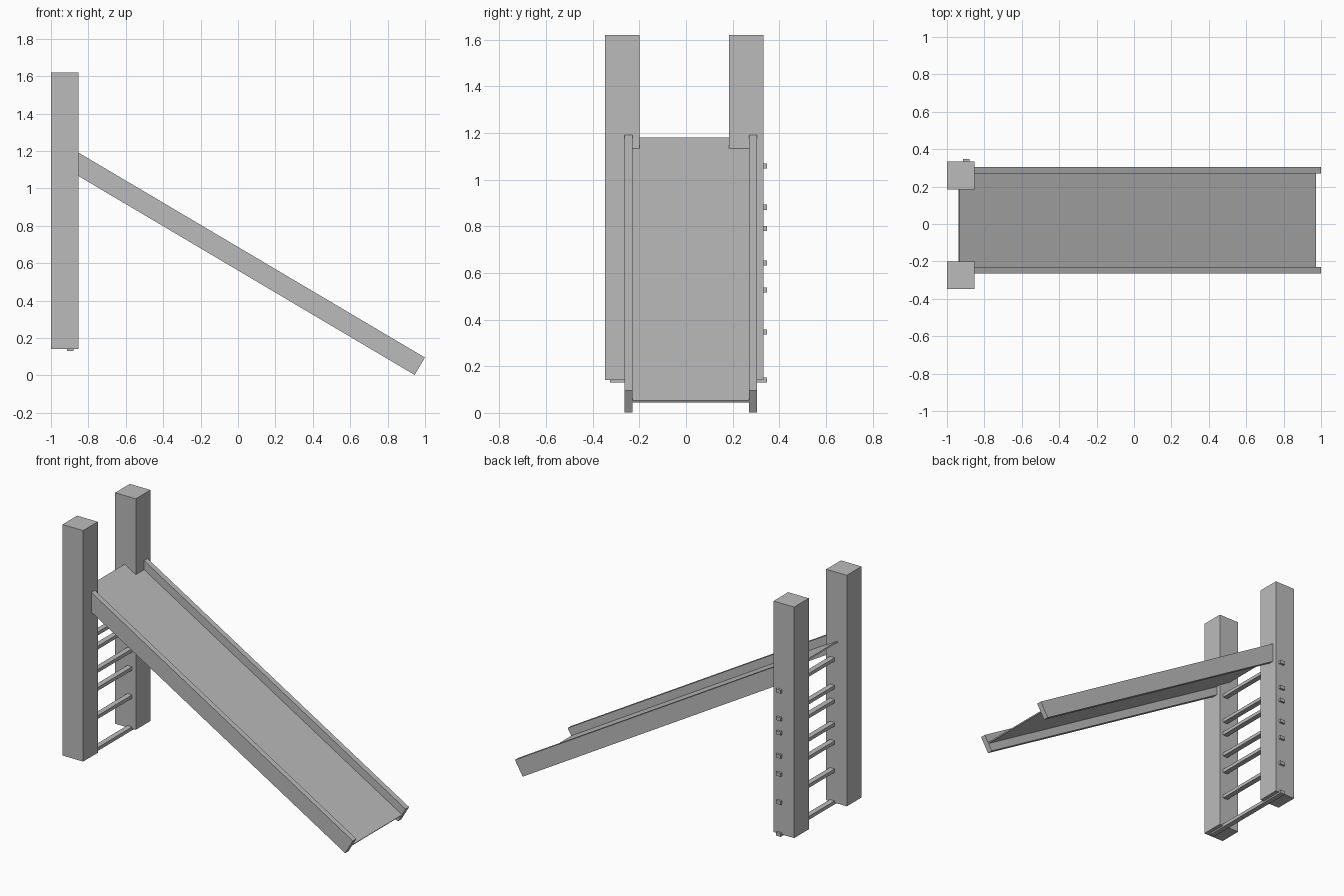
import bpy
import math
from mathutils import Vector

cube = bpy.data.objects.get("Cube")
if cube:
    bpy.data.objects.remove(cube, do_unlink=True)

grey = bpy.data.materials.new("plain_grey")
grey.use_nodes = True
colour = (0.5, 0.5, 0.5, 1)
grey.diffuse_color = colour
grey.node_tree.nodes["Principled BSDF"].inputs["Base Color"].default_value = colour


def box(name, centre, size, tilt=0):
    """Add a box, optionally tilted about the y axis."""
    bpy.ops.mesh.primitive_cube_add(size=1, location=centre, rotation=(0, tilt, 0))
    obj = bpy.context.object
    obj.name = name
    obj.scale = size
    obj.data.materials.append(grey)
    return obj


# Two square posts
for side, y in (("front", -0.274), ("back", 0.259)):
    box(side + "_post", (-0.927, y, 0.88), (0.146, 0.148, 1.48))

# Ladder rungs running through the back post
for i, z in enumerate((0.141, 0.346, 0.526, 0.642, 0.791, 0.881, 1.058)):
    box(f"rung_{i + 1}", (-0.897, 0.011, z), (0.034, 0.672, 0.022))

# Sloping slide: thin bed between two side rails
top, bottom = Vector((-0.935, 0, 1.177)), Vector((0.972, 0, 0.049))
run = bottom - top
middle = (top + bottom) / 2
tilt = math.atan2(-run.z, run.x)
box("slide_bed", middle + Vector((0, 0.02, 0)), (run.length, 0.504, 0.008), tilt)
for side, y in (("front", -0.247), ("back", 0.287)):
    box(side + "_rail", middle + Vector((0, y, 0)), (run.length, 0.035, 0.108), tilt)
